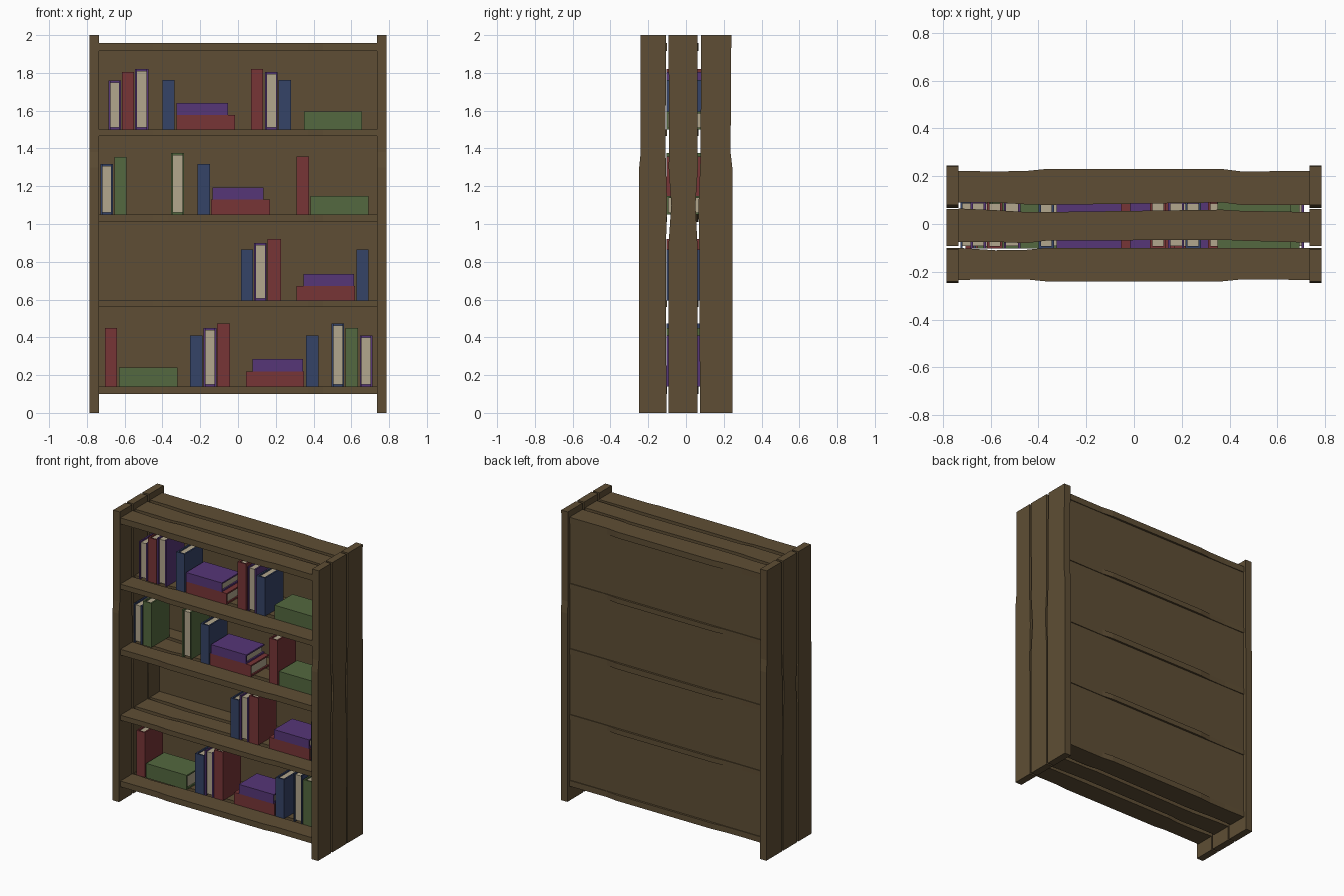
import bpy, bmesh

if "Cube" in bpy.data.objects:
    bpy.data.objects.remove(bpy.data.objects["Cube"])

def material(name, col):
    m = bpy.data.materials.new(name)
    m.diffuse_color = (*col, 1)
    m.use_nodes = True
    m.node_tree.nodes["Principled BSDF"].inputs["Base Color"].default_value = m.diffuse_color
    return m

WOOD = material("dark wood", (0.113, 0.076, 0.035))
PAGE = material("cream paper", (0.45, 0.39, 0.27))
COVER = {
    "red": material("red cover", (0.185, 0.035, 0.037)),
    "purple": material("purple cover", (0.093, 0.037, 0.185)),
    "blue": material("blue cover", (0.036, 0.057, 0.135)),
    "green": material("green cover", (0.088, 0.14, 0.05)),
}

def finish(bm, name, mats):
    bmesh.ops.recalc_face_normals(bm, faces=bm.faces)
    me = bpy.data.meshes.new(name)
    bm.to_mesh(me)
    bm.free()
    for m in mats:
        me.materials.append(m)
    ob = bpy.data.objects.new(name, me)
    bpy.context.collection.objects.link(ob)
    return ob

def add_box(bm, x0, x1, y0, y1, z0, z1, mat=0):
    vs = bmesh.ops.create_cube(bm, size=1)["verts"]
    for v in vs:
        v.co = (x1 if v.co.x > 0 else x0, y1 if v.co.y > 0 else y0, z1 if v.co.z > 0 else z0)
    for f in {f for v in vs for f in v.link_faces}:
        f.material_index = mat

def plank(name, axis, stations, front, back, t0, t1):
    """Board along x or z whose front and back edges wander at each station."""
    bm = bmesh.new()
    rings = []
    for s, a, b in zip(stations, front, back):
        ring = [(a, t0), (b, t0), (b, t1), (a, t1)]
        rings.append([bm.verts.new((s, y, t) if axis == "x" else (t, y, s)) for y, t in ring])
    for r, q in zip(rings, rings[1:]):
        for i in range(4):
            j = (i + 1) % 4
            bm.faces.new((r[i], r[j], q[j], q[i]))
    bm.faces.new(rings[0])
    bm.faces.new(rings[-1])
    return finish(bm, name, [WOOD])

# side walls: three worn upright planks each
SZ = [0, 0.9, 1.1, 1.3, 1.38, 2]
SIDES = {
    "front": ([-.248, -.248, -.248, -.248, -.24, -.24], [-.104, -.106, -.1, -.106, -.108, -.106]),
    "middle": ([-.092, -.092, -.078, -.092, -.09, -.092], [.062, .06, .05, .063, .062, .062]),
    "back": ([.074, .07, .066, .075, .077, .08], [.245, .245, .245, .245, .236, .24]),
}
for side, sx in (("left", -1), ("right", 1)):
    for part, (f, b) in SIDES.items():
        plank(f"{side}_side_{part}_plank", "z", SZ, f, b, sx * .735, sx * .785)

# shelves: three worn planks each
SX = [-.735, -.58, -.45, -.37, .37, .45, .735]
SHELF = {
    "front": ([-.234, -.232, -.232, -.24, -.24, -.232, -.234], [-.1, -.11, -.108, -.1, -.1, -.1, -.1]),
    "middle": ([-.075, -.075, -.08, -.07, -.066, -.07, -.078], [.065, .058, .05, .05, .06, .055, .05]),
    "back": ([.09, .09, .082, .08, .09, .08, .08], [.222, .22, .222, .23, .23, .22, .222]),
}
for n, (z0, z1) in enumerate([(.10, .14), (.56, .595), (1.01, 1.05), (1.465, 1.5), (1.915, 1.957)]):
    for part, (f, b) in SHELF.items():
        plank(f"shelf_{n + 1}_{part}_plank", "x", SX, f, b, z0, z1)

# back panel
bm = bmesh.new()
add_box(bm, -.735, .735, .195, .216, .115, 1.945)
finish(bm, "back_panel", [WOOD])

# books: spine facing out, pages facing out, or lying flat
Y0, Y1, T = -.103, .095, .01

def book(kind, color, x0, x1, z0, z1):
    bm = bmesh.new()
    if kind == "flat":
        add_box(bm, x0, x1, Y0, Y1, z0, z0 + T)
        add_box(bm, x0, x1, Y0, Y1, z1 - T, z1)
        add_box(bm, x0, x1, Y0, Y0 + T, z0 + T, z1 - T)
        add_box(bm, x0 + T, x1 - T, Y0 + T, Y1 - T, z0 + T, z1 - T, 1)
    else:
        s0, s1 = (Y0, Y0 + T) if kind == "spine" else (Y1 - T, Y1)
        p0, p1 = (Y0 + T, Y1 - T)
        add_box(bm, x0, x0 + T, Y0, Y1, z0, z1)
        add_box(bm, x1 - T, x1, Y0, Y1, z0, z1)
        add_box(bm, x0 + T, x1 - T, s0, s1, z0, z1)
        add_box(bm, x0 + T, x1 - T, p0, p1, z0 + T, z1 - T, 1)
    finish(bm, f"{color}_{kind}_book", [COVER[color], PAGE])

def row(z, books):
    for kind, color, x0, x1, top, *base in books:
        book(kind, color, x0, x1, base[0] if base else z, top)

row(1.5, [
    ("pages", "purple", -.685, -.62, 1.76), ("spine", "red", -.615, -.55, 1.805),
    ("pages", "purple", -.545, -.475, 1.82), ("spine", "blue", -.4, -.335, 1.763),
    ("flat", "red", -.325, -.015, 1.577), ("flat", "purple", -.325, -.052, 1.64, 1.577),
    ("spine", "red", .068, .133, 1.82), ("pages", "purple", .143, .21, 1.805),
    ("spine", "blue", .215, .28, 1.763), ("flat", "green", .35, .657, 1.595)])
row(1.05, [
    ("pages", "blue", -.727, -.662, 1.318), ("spine", "green", -.655, -.59, 1.355),
    ("pages", "green", -.355, -.285, 1.375), ("spine", "blue", -.215, -.148, 1.318),
    ("flat", "red", -.142, .17, 1.13), ("flat", "purple", -.135, .135, 1.193, 1.13),
    ("spine", "red", .31, .375, 1.357), ("flat", "green", .385, .692, 1.147)])
row(.595, [
    ("spine", "blue", .015, .08, .865), ("pages", "purple", .085, .152, .9),
    ("spine", "red", .157, .227, .92), ("flat", "red", .31, .62, .673),
    ("flat", "purple", .347, .615, .735, .673), ("spine", "blue", .628, .692, .865)])
row(.14, [
    ("spine", "red", -.705, -.64, .45), ("flat", "green", -.63, -.32, .24),
    ("spine", "blue", -.255, -.188, .41), ("pages", "purple", -.183, -.115, .45),
    ("spine", "red", -.11, -.042, .473), ("flat", "red", .042, .35, .22),
    ("flat", "purple", .078, .345, .285, .22), ("spine", "blue", .36, .425, .41),
    ("pages", "blue", .495, .562, .473), ("spine", "green", .57, .635, .45),
    ("pages", "purple", .645, .712, .41)])
